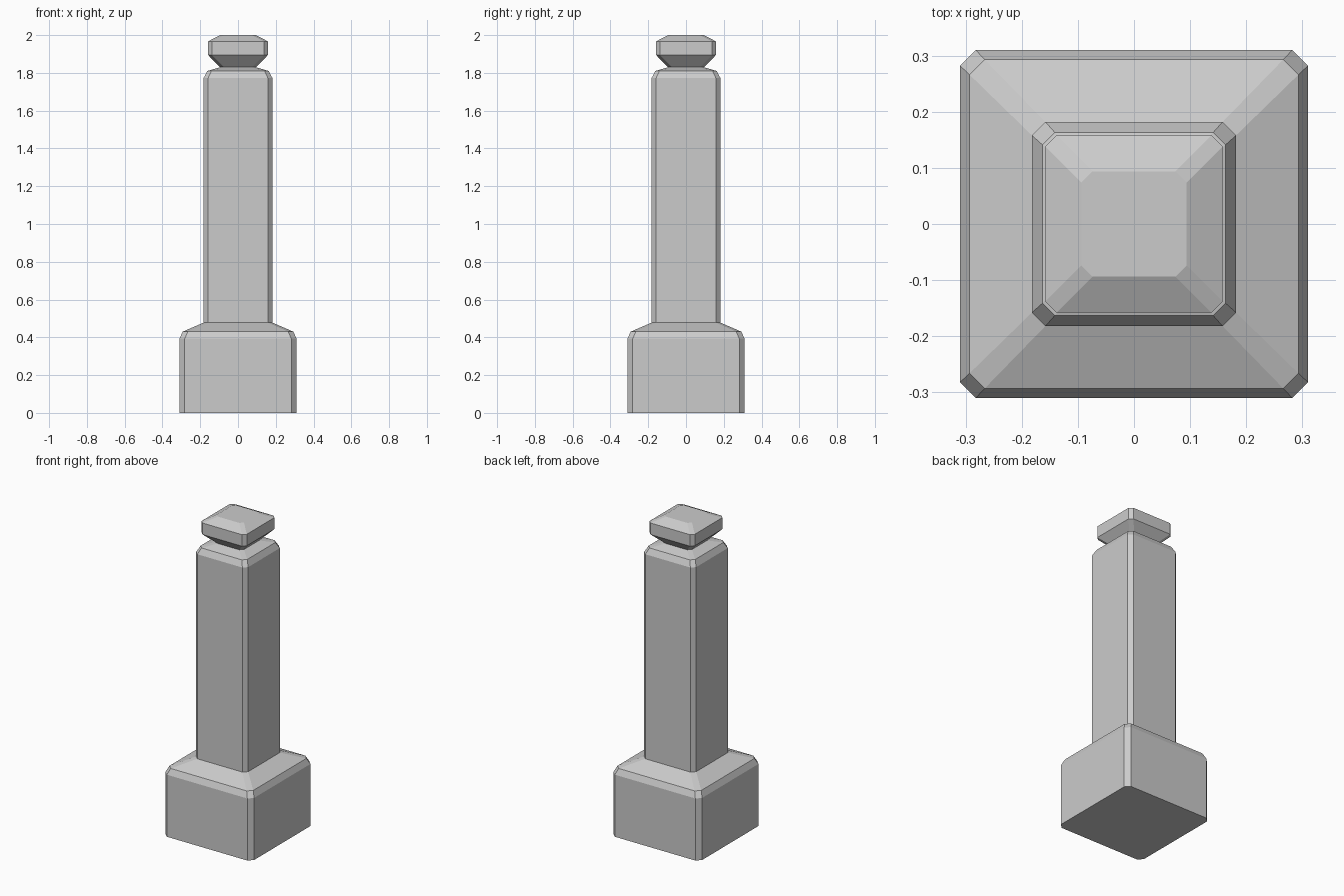
import bpy, bmesh

if "Cube" in bpy.data.objects:
    bpy.data.objects.remove(bpy.data.objects["Cube"])


def ring(bm, z, half, chamfer):
    """One chamfered-square cross-section, counter-clockwise from above."""
    a, b = half, half - chamfer
    pts = [(a, -b), (a, b), (b, a), (-b, a), (-a, b), (-a, -b), (-b, -a), (b, -a)]
    return [bm.verts.new((x, y, z)) for x, y in pts]


def stack(name, sections, cap_bottom=False, cap_top=False):
    """Skin a stack of (z, half width, chamfer) sections into a flat-faced part."""
    bm = bmesh.new()
    rings = [ring(bm, *s) for s in sections]
    for lo, hi in zip(rings, rings[1:]):
        for i in range(8):
            j = (i + 1) % 8
            bm.faces.new((lo[i], lo[j], hi[j], hi[i]))
    if cap_bottom:
        bm.faces.new(rings[0][::-1])
    if cap_top:
        bm.faces.new(rings[-1])
    mesh = bpy.data.meshes.new(name)
    bm.to_mesh(mesh)
    bm.free()
    obj = bpy.data.objects.new(name, mesh)
    bpy.context.collection.objects.link(obj)
    return obj


# Wide plinth with bevelled edge and sloped top
stack("plinth", [(0, 0.31, 0.028), (0.393, 0.31, 0.028),
                 (0.43, 0.293, 0.027), (0.478, 0.182, 0.024)], cap_bottom=True)

# Tall shaft with a bevelled shoulder running in to the neck
stack("shaft", [(0.478, 0.182, 0.024), (1.773, 0.182, 0.024),
                (1.81, 0.163, 0.022), (1.83, 0.095, 0.02)])

# Flared cap on the neck with a sloped top
stack("cap", [(1.83, 0.095, 0.02), (1.894, 0.158, 0.02),
              (1.967, 0.158, 0.02), (2.0, 0.094, 0.02)], cap_top=True)
